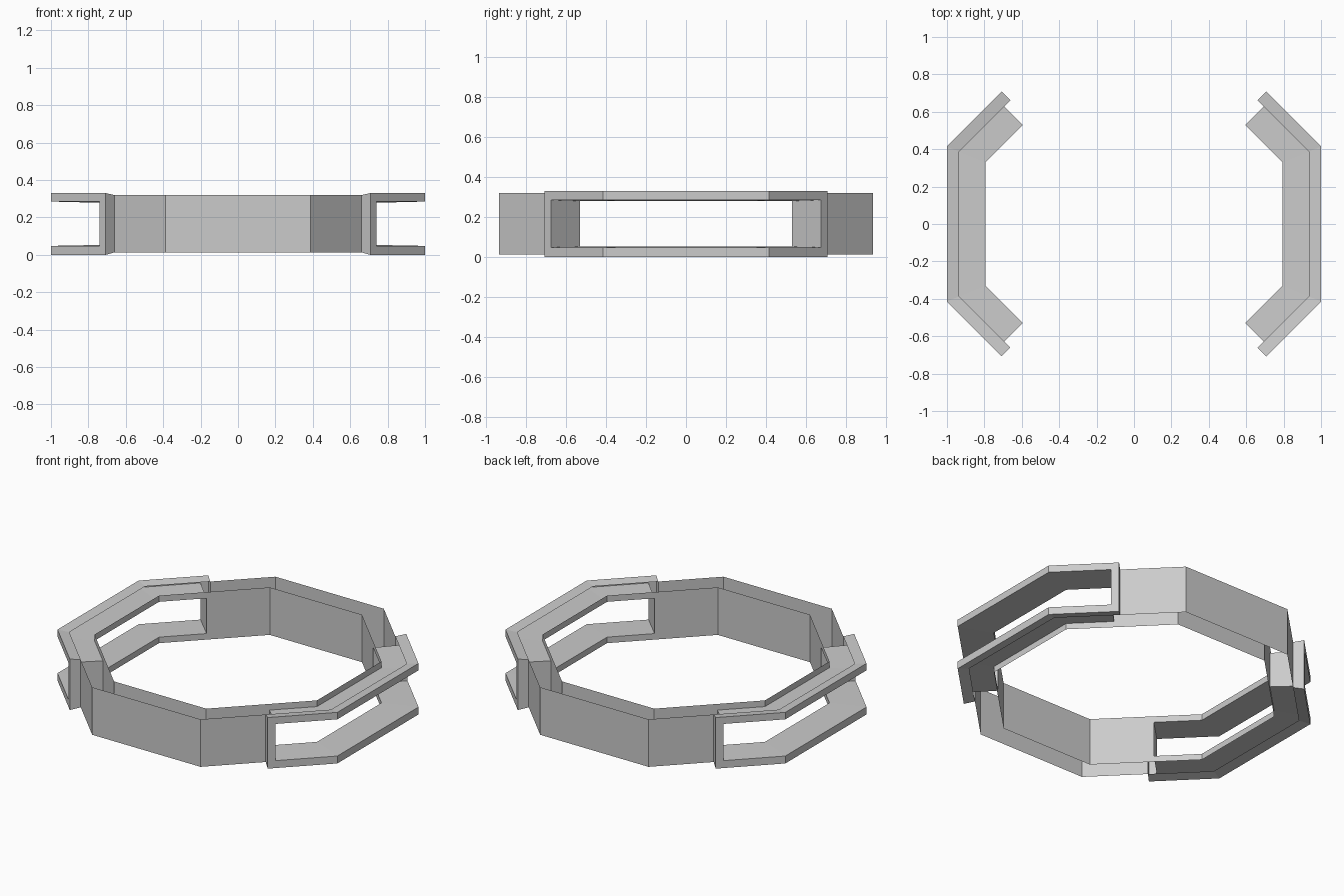
import bpy, math
from mathutils import Matrix

if "Cube" in bpy.data.objects:
    bpy.data.objects.remove(bpy.data.objects["Cube"])

OUT, STEP, INN = 1.0, 0.935, 0.795   # apothems of the octagons


def path(a, t, z):
    """Quarter of an octagon facing +x, ends pulled in by t along the diagonals."""
    m, v = a / math.sqrt(2), a * math.tan(math.pi / 8)
    return [(m + t, m - t, z), (a, v, z), (a, -v, z), (m + t, -(m - t), z)]


def loop(a, t, z0, z1):
    """Closed outline of a quarter wall: top edge, then bottom edge back."""
    return path(a, t, z1) + path(a, t, z0)[::-1]


def add(name, verts, faces, angle):
    me = bpy.data.meshes.new(name)
    me.from_pydata(verts, [], faces)
    me.transform(Matrix.Rotation(angle, 4, 'Z'))
    me.update()
    ob = bpy.data.objects.new(name, me)
    bpy.context.collection.objects.link(ob)


def side_frame(name, angle):
    # step up from the band, raised face, window tunnel, inner wall
    loops = [loop(STEP, 0, 0.013, 0.32),
             loop(OUT, 0, 0.0, 0.33),
             loop(OUT, 0.033, 0.048, 0.285),
             loop(INN, 0.033, 0.052, 0.28),
             loop(INN, 0, 0.013, 0.32)]
    verts = [p for l in loops for p in l]
    faces = []
    for k in range(len(loops) - 1):
        for i in range(8):
            j = (i + 1) % 8
            faces.append((k * 8 + i, k * 8 + j, k * 8 + 8 + j, k * 8 + 8 + i))
    add(name, verts, faces, angle)


def band(name, angle):
    # outer and inner walls, open at top and bottom
    verts = loop(STEP, 0, 0.013, 0.32) + loop(INN, 0, 0.013, 0.32)
    faces = []
    for i in range(3):
        faces.append((i, i + 1, 6 - i, 7 - i))
        faces.append((15 - i, 14 - i, 9 + i, 8 + i))
    add(name, verts, faces, angle)


side_frame("right_window_frame", 0)
side_frame("left_window_frame", math.pi)
band("front_band", -math.pi / 2)
band("back_band", math.pi / 2)
